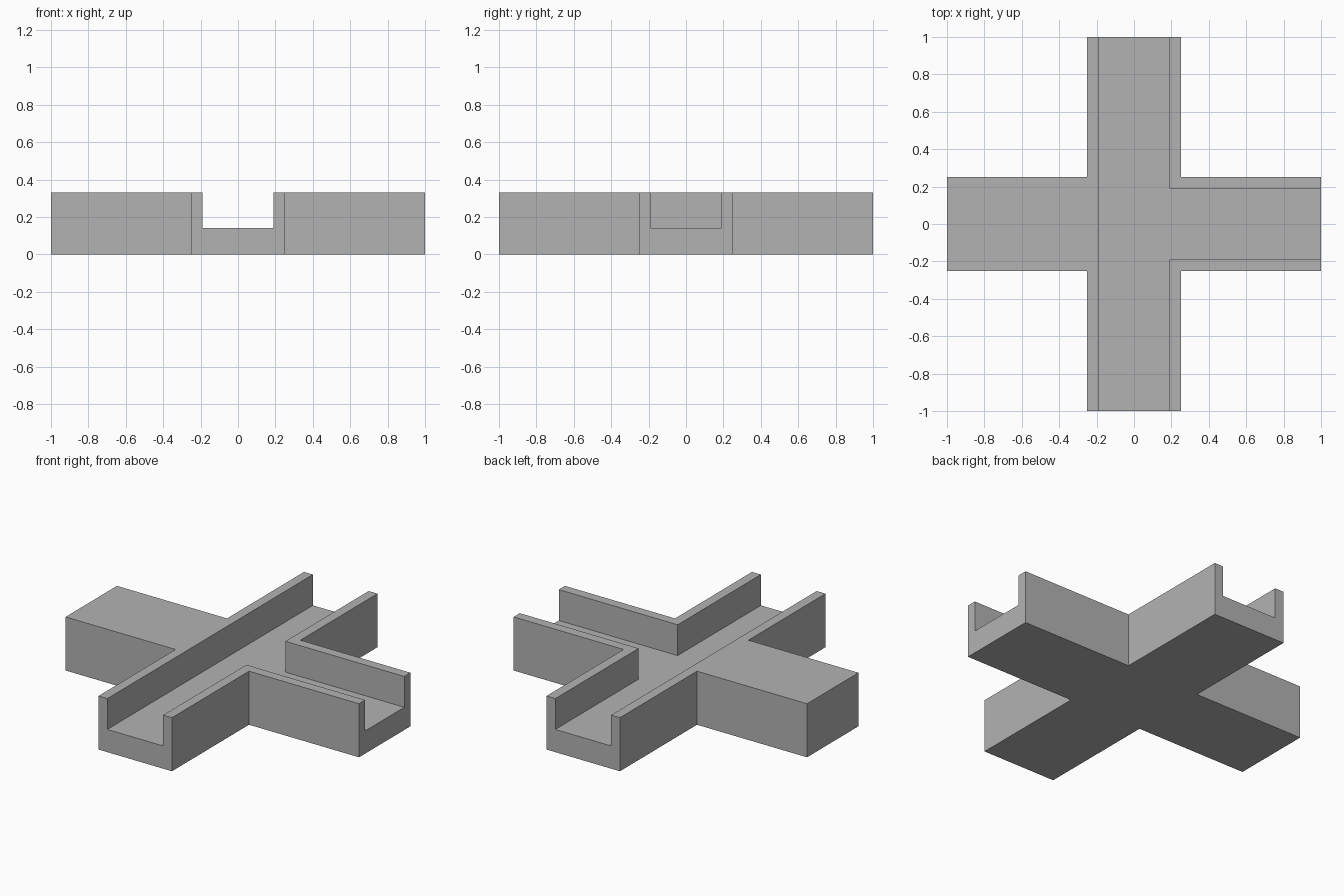
import bpy
import bmesh

if "Cube" in bpy.data.objects:
    bpy.data.objects.remove(bpy.data.objects["Cube"], do_unlink=True)

REACH, HALF, HEIGHT = 1.0, 0.25, 0.33    # arm length, arm half width, block height
GROOVE, FLOOR = 0.19, 0.14               # channel half width, channel floor

grey = bpy.data.materials.new("stone_grey")
grey.use_nodes = True
colour = (0.45, 0.45, 0.45, 1.0)
grey.diffuse_color = colour
grey.node_tree.nodes["Principled BSDF"].inputs["Base Color"].default_value = colour


def prism(name, outline, bottom, top):
    """Extrude a plan outline from bottom to top."""
    bm = bmesh.new()
    base = bm.faces.new([bm.verts.new((x, y, bottom)) for x, y in outline])
    out = bmesh.ops.extrude_face_region(bm, geom=[base])
    verts = [v for v in out["geom"] if isinstance(v, bmesh.types.BMVert)]
    bmesh.ops.translate(bm, verts=verts, vec=(0, 0, top - bottom))
    bmesh.ops.recalc_face_normals(bm, faces=bm.faces)
    mesh = bpy.data.meshes.new(name)
    bm.to_mesh(mesh)
    bm.free()
    mesh.materials.append(grey)
    obj = bpy.data.objects.new(name, mesh)
    bpy.context.collection.objects.link(obj)
    return obj


# Cross-shaped block: one corner of the plan turned through four quarters
cross = []
x, y = [REACH, HALF, HALF], [HALF, HALF, REACH]
for quarter in range(4):
    cross += zip(x, y)
    x, y = [-v for v in y], x
block = prism("junction_block", cross, 0, HEIGHT)

# T-shaped channel: open at front, back and left, closed towards the right arm
over = REACH + 0.1
tee = [(-GROOVE, -over), (GROOVE, -over), (GROOVE, -GROOVE), (over, -GROOVE),
       (over, GROOVE), (GROOVE, GROOVE), (GROOVE, over), (-GROOVE, over)]
cutter = prism("channel_cutter", tee, FLOOR, HEIGHT + 0.1)
cutter.hide_render = True

cut = block.modifiers.new("channel", 'BOOLEAN')
cut.operation = 'DIFFERENCE'
cut.solver = 'EXACT'
cut.object = cutter

# Bake the cut and drop the cutter
bpy.context.view_layer.update()
graph = bpy.context.evaluated_depsgraph_get()
carved = bpy.data.meshes.new_from_object(block.evaluated_get(graph))
block.modifiers.clear()
block.data = carved
bpy.data.objects.remove(cutter, do_unlink=True)
